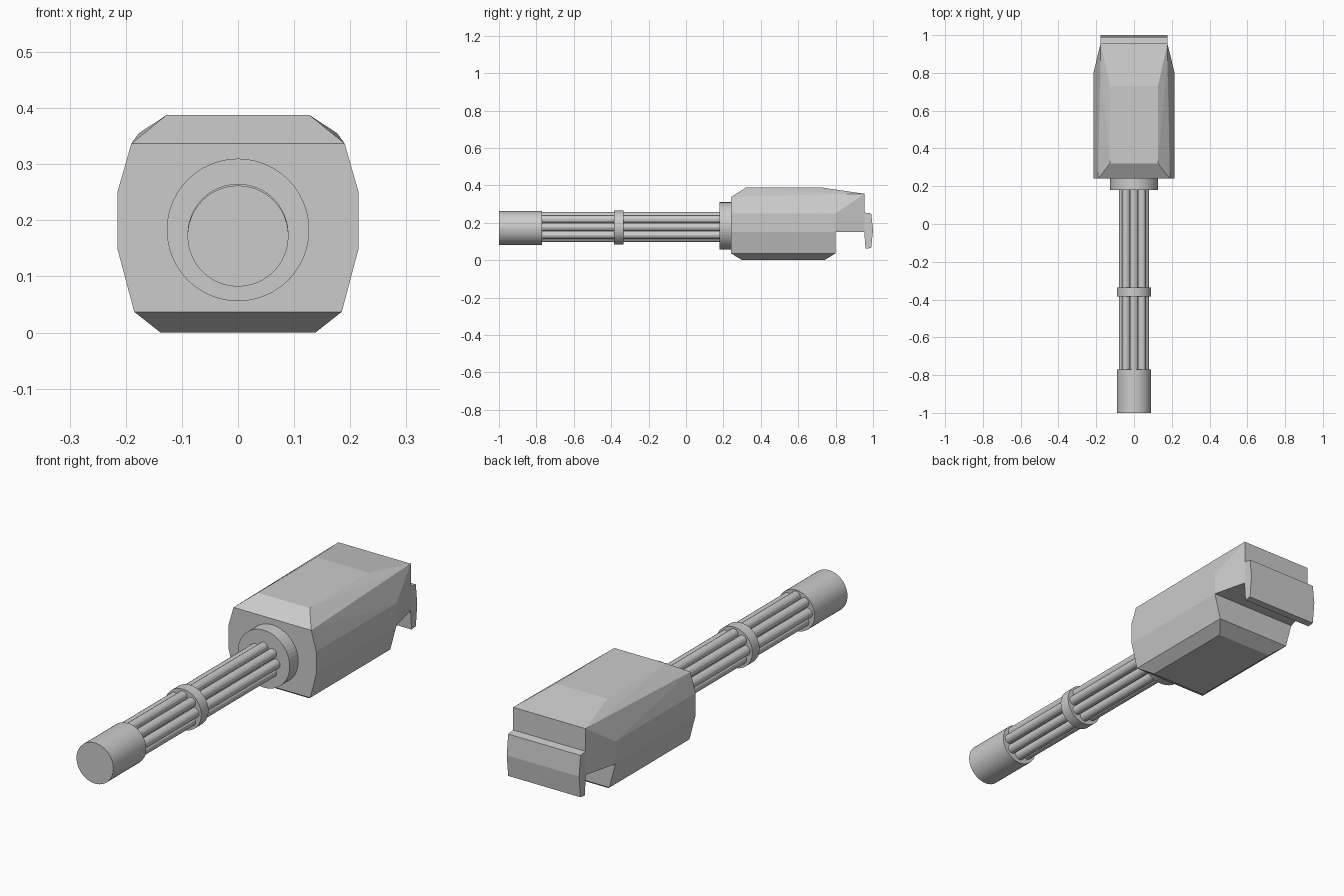
import bpy, bmesh, math
from mathutils import Matrix, Vector

if "Cube" in bpy.data.objects:
    bpy.data.objects.remove(bpy.data.objects["Cube"])


def add_object(name, bm):
    bmesh.ops.recalc_face_normals(bm, faces=bm.faces[:])
    mesh = bpy.data.meshes.new(name)
    bm.to_mesh(mesh)
    bm.free()
    obj = bpy.data.objects.new(name, mesh)
    bpy.context.collection.objects.link(obj)
    return obj


def mirrored_hull(name, half_points):
    """Convex faceted solid from points given for the +x side."""
    bm = bmesh.new()
    for x, y, z in half_points:
        bm.verts.new((x, y, z))
        bm.verts.new((-x, y, z))
    bmesh.ops.convex_hull(bm, input=bm.verts[:])
    bmesh.ops.dissolve_limit(bm, angle_limit=math.radians(1),
                             verts=bm.verts[:], edges=bm.edges[:])
    return add_object(name, bm)


def y_cylinder(name, radius, y0, y1, x, z, sides):
    bm = bmesh.new()
    place = Matrix.Translation((x, (y0 + y1) / 2, z)) @ Matrix.Rotation(math.pi / 2, 4, 'X')
    bmesh.ops.create_cone(bm, cap_ends=True, segments=sides, radius1=radius,
                          radius2=radius, depth=y1 - y0, matrix=place)
    return add_object(name, bm)


# Upper housing, overhanging at the rear
mirrored_hull("upper_housing", [
    (.215, .24, .15), (.215, .24, .25), (.19, .24, .337),
    (.127, .32, .388), (.127, .73, .388),
    (.215, .80, .15), (.215, .80, .25),
    (.177, .86, .355), (.177, .955, .355), (.177, .955, .15)])

# Lower housing with bevelled belly
mirrored_hull("lower_housing", [
    (.215, .24, .15), (.215, .80, .15),
    (.185, .24, .037), (.185, .80, .037),
    (.138, .30, 0), (.138, .74, 0)])

# Bent plate hanging on the back
mirrored_hull("rear_plate", [
    (.177, y, z) for y, z in
    [(.953, .255), (.99, .25), (1.0, .16), (.99, .065), (.96, .062), (.953, .15)]])

# Collar, barrel clamp and muzzle
y_cylinder("collar", .127, .18, .24, 0, .183, 48)
y_cylinder("barrel_clamp", .09, -.385, -.335, 0, .175, 48)
y_cylinder("muzzle", .09, -1.0, -.77, 0, .172, 48)

# Ring of barrels
for i in range(8):
    a = i * math.tau / 8
    y_cylinder(f"barrel_{i + 1}", .021, -.78, .19,
               .059 * math.cos(a), .177 + .059 * math.sin(a), 16)
